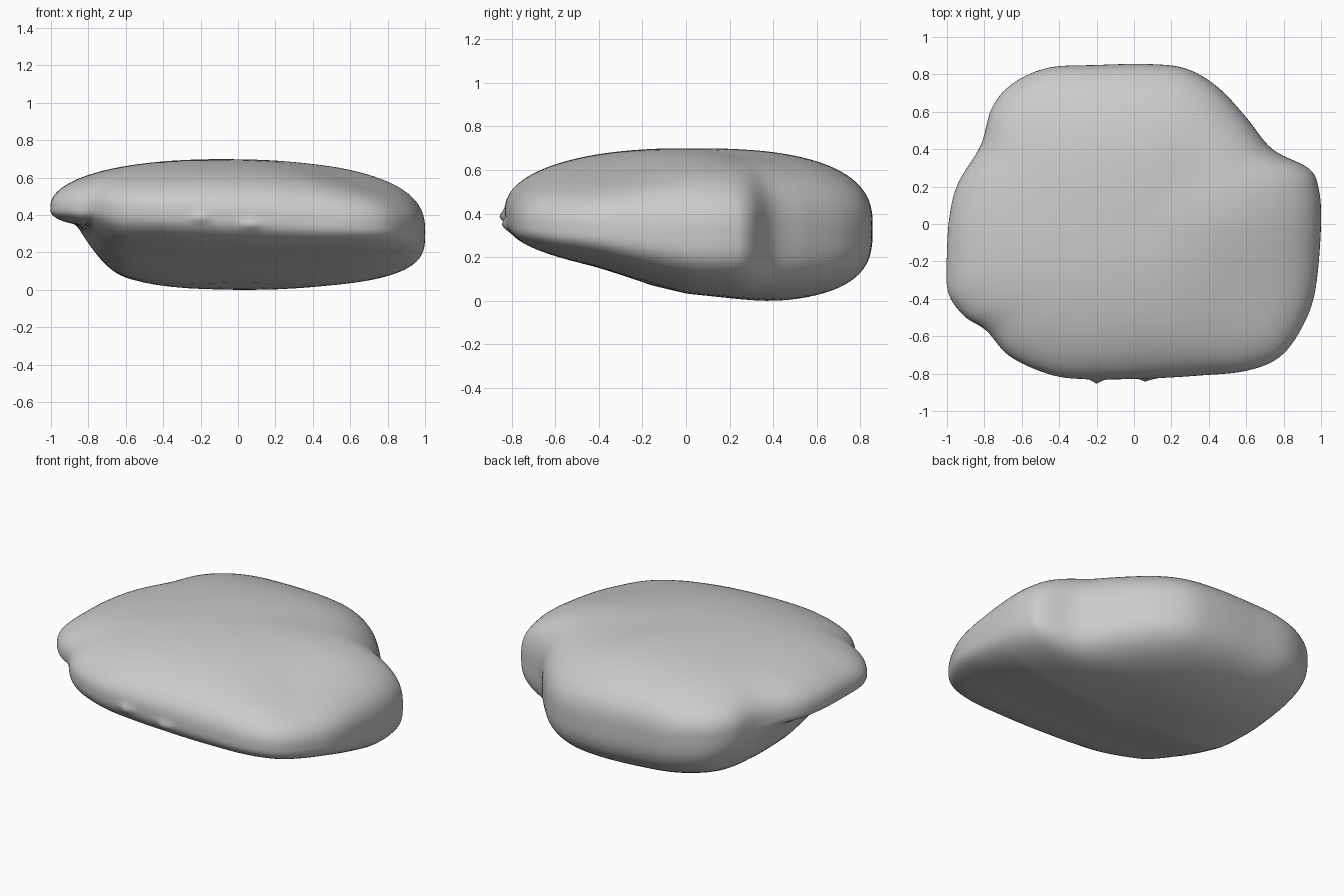
import bpy, bmesh
from math import sin, cos, pi, atan2, exp, copysign
from mathutils import Vector
from mathutils.geometry import interpolate_bezier

cube = bpy.data.objects.get("Cube")
if cube:
    bpy.data.objects.remove(cube)

# Plan outline of the boulder, anticlockwise
OUTLINE = [(1, 0), (.985, .2), (.93, .3), (.74, .4), (.6, .57), (.45, .73),
           (.28, .83), (.08, .855), (-.2, .85), (-.46, .835), (-.65, .75),
           (-.76, .62), (-.82, .42), (-.94, .22), (-.985, .05), (-1, -.15),
           (-.995, -.36), (-.91, -.49), (-.79, -.57), (-.66, -.71), (-.43, -.81),
           (-.2, -.83), (.1, -.825), (.35, -.81), (.6, -.785), (.78, -.71),
           (.9, -.55), (.97, -.35)]
UNDERSIDE = [(-.85, .23), (-.4, .16), (0, .045), (.4, 0), (.9, -.015)]
STEPS = 7
RINGS = 56
WINDOW = 14


def smooth_outline(points):
    """Closed smooth curve through the points."""
    pts = [Vector((x, y, 0)) for x, y in points]
    n = len(pts)
    result = []
    for i in range(n):
        a, b, c, d = (pts[(i + k) % n] for k in (-1, 0, 1, 2))
        result += interpolate_bezier(b, b + (c - a) / 6, c - (d - b) / 6, c, STEPS + 1)[:-1]
    return result


def averaged(curve):
    """The same curve with its hollows evened out."""
    n = len(curve)
    return [sum((curve[(i + k) % n] for k in range(-WINDOW, WINDOW + 1)), Vector())
            / (2 * WINDOW + 1) for i in range(n)]


def underside(x, y):
    z = UNDERSIDE[-1][1]
    for (y0, z0), (y1, z1) in zip(UNDERSIDE, UNDERSIDE[1:]):
        if y <= y1:
            t = max(0, (y - y0) / (y1 - y0))
            z = z0 + (z1 - z0) * t
            break
    return min(z + 4 * max(0, -x - .6) ** 2, .32)


def bump(x, y, cx, cy, size):
    return exp(-((x - cx) ** 2 + (y - cy) ** 2) / size ** 2)


def topside(x, y):
    # Nearly level crown, with a dip at the front left and a shallow furrow
    return .715 - .07 * bump(x, y, .7, -.45, .4) - .015 * bump(x, y, .3, .25, .2)


bm = bmesh.new()
rim = smooth_outline(OUTLINE)
core = averaged(rim)
rings = []
for j in range(1, RINGS):
    # Rings crowd together near the widest line
    t = 2 * j / RINGS - 1
    lat = copysign(pi / 2 * abs(t) ** 1.3, t)
    ring = []
    for p, q in zip(rim, core):
        a = atan2(p.y, p.x)
        # Widest line is high on the right and low at the back
        e = .385 - .06 * cos(a) - .03 * sin(a)
        # Edges are rounder towards the front and right above, squarer below
        power = 2.5 + .2 * sin(a) + .1 * cos(a) if lat > 0 else 3.1 + .3 * cos(a)
        r, s = cos(lat) ** (2 / power), abs(sin(lat)) ** (2 / power)
        x, y, _ = q.lerp(p, r ** 4) * r
        edge = topside(x, y) if lat > 0 else underside(x, y)
        z = e + (edge - e) * s
        # Two small nubs on the front edge
        if y < -.7:
            for nx, nz in ((-.2, .4), (.07, .36)):
                y -= .025 * bump(x, z, nx, nz, .028)
        ring.append(bm.verts.new((x, y, z)))
    rings.append(ring)

# Skin the rings and close both poles
for low, high in zip(rings, rings[1:]):
    for i in range(len(rim)):
        k = (i + 1) % len(rim)
        bm.faces.new((low[i], low[k], high[k], high[i]))
for ring, height in ((rings[0], underside(0, 0)), (rings[-1], topside(0, 0))):
    pole = bm.verts.new((0, 0, height))
    for i in range(len(rim)):
        bm.faces.new((ring[i], ring[(i + 1) % len(rim)], pole))
bmesh.ops.recalc_face_normals(bm, faces=bm.faces)

# Soften the seams and stand the boulder on the ground
for _ in range(4):
    bmesh.ops.smooth_vert(bm, verts=[v for v in bm.verts if abs(v.co.z - .38) > .1],
                          factor=.5, use_axis_x=False, use_axis_y=False, use_axis_z=True)
floor = min(v.co.z for v in bm.verts)
bmesh.ops.translate(bm, verts=bm.verts, vec=(0, 0, -floor))

mesh = bpy.data.meshes.new("boulder")
bm.to_mesh(mesh)
bm.free()
boulder = bpy.data.objects.new("boulder", mesh)
bpy.context.collection.objects.link(boulder)

# Plain stone colour
stone = bpy.data.materials.new("stone grey")
stone.use_nodes = True
colour = (.6, .6, .6, 1)
stone.diffuse_color = colour
stone.node_tree.nodes["Principled BSDF"].inputs["Base Color"].default_value = colour
mesh.materials.append(stone)

bpy.context.view_layer.objects.active = boulder
boulder.select_set(True)
bpy.ops.object.shade_smooth()
